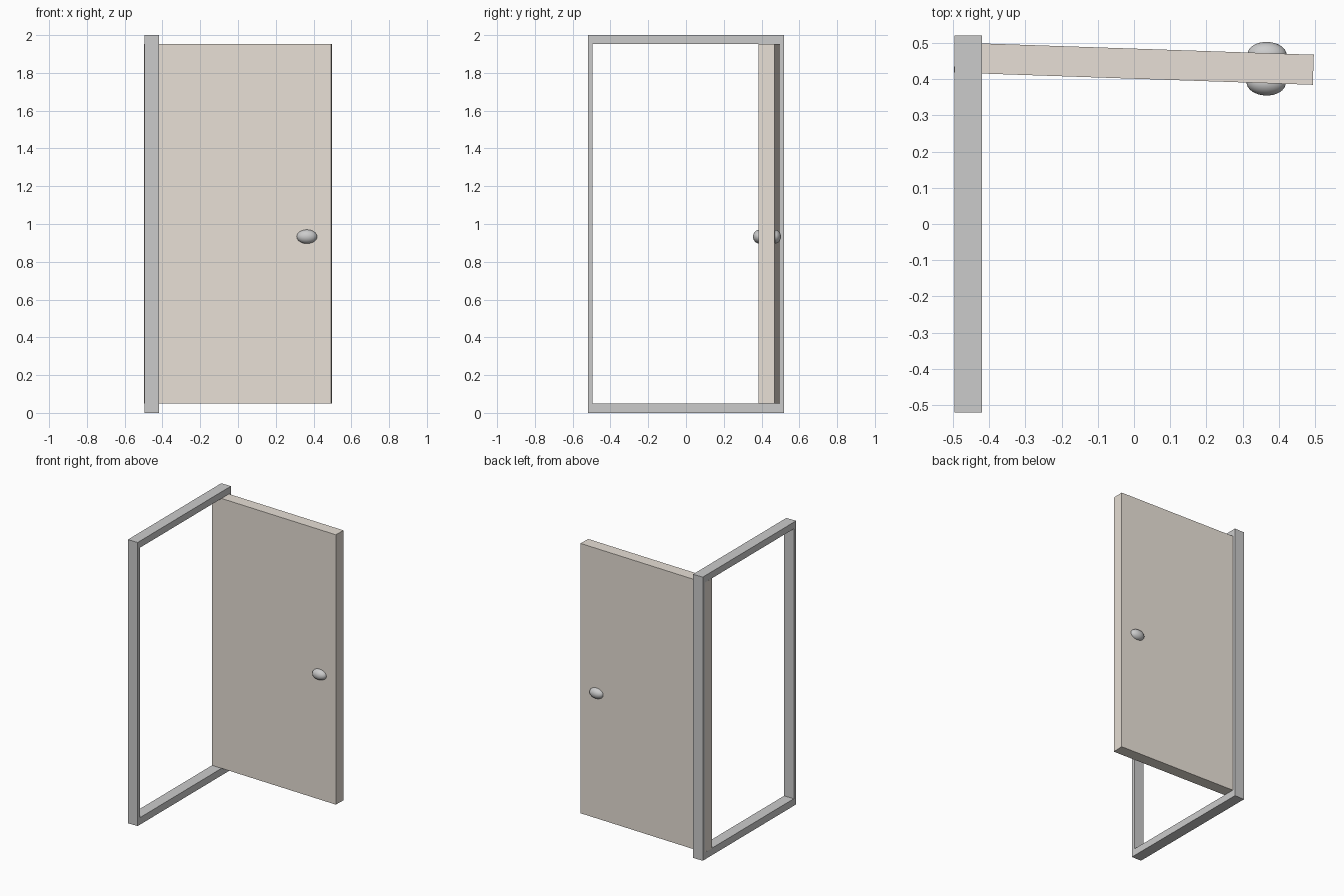
import bpy, bmesh, math
from mathutils import Matrix

if "Cube" in bpy.data.objects:
    bpy.data.objects.remove(bpy.data.objects["Cube"])

def finish(bm, name, mat=None):
    bmesh.ops.recalc_face_normals(bm, faces=bm.faces)
    me = bpy.data.meshes.new(name)
    bm.to_mesh(me)
    bm.free()
    ob = bpy.data.objects.new(name, me)
    bpy.context.collection.objects.link(ob)
    if mat:
        me.materials.append(mat)
    return ob

def rect(bm, x, y0, y1, z0, z1):
    return [bm.verts.new((x, y, z)) for y, z in ((y0, z0), (y1, z0), (y1, z1), (y0, z1))]

beige = bpy.data.materials.new("beige_paint")
beige.diffuse_color = (0.8, 0.74, 0.67, 1)
beige.use_nodes = True
beige.node_tree.nodes["Principled BSDF"].inputs["Base Color"].default_value = beige.diffuse_color

# Door frame: rectangular ring, extruded through its depth
bm = bmesh.new()
outer = rect(bm, -0.495, -0.52, 0.52, 0.0, 2.0)
inner = rect(bm, -0.495, -0.494, 0.494, 0.05, 1.953)
ring = [bm.faces.new((outer[i], outer[(i + 1) % 4], inner[(i + 1) % 4], inner[i])) for i in range(4)]
ext = bmesh.ops.extrude_face_region(bm, geom=ring)
moved = [g for g in ext["geom"] if isinstance(g, bmesh.types.BMVert)]
bmesh.ops.translate(bm, verts=moved, vec=(0.076, 0, 0))
finish(bm, "door_frame")

# Door leaf: hinge corner at its local origin, swung open
length, thick = 0.991, 0.083
swing = Matrix.Translation((-0.494, 0.501, 0)) @ Matrix.Rotation(math.radians(-1.95), 4, 'Z')
bm = bmesh.new()
bmesh.ops.create_cube(bm, size=1, matrix=Matrix.Translation((length / 2, -thick / 2, 1.0015))
                      @ Matrix.Diagonal((length, thick, 1.903, 1)))
door = finish(bm, "door_leaf", beige)
door.matrix_world = swing

# Oval knobs on both faces
for name, y in (("inner_knob", -0.004), ("outer_knob", -thick + 0.001)):
    bm = bmesh.new()
    bmesh.ops.create_uvsphere(bm, u_segments=32, v_segments=16, radius=1)
    for f in bm.faces:
        f.smooth = True
    bmesh.ops.transform(bm, verts=bm.verts, matrix=Matrix.Translation((0.862, y, 0.933))
                        @ Matrix.Diagonal((0.054, 0.035, 0.037, 1)))
    finish(bm, name).matrix_world = swing
